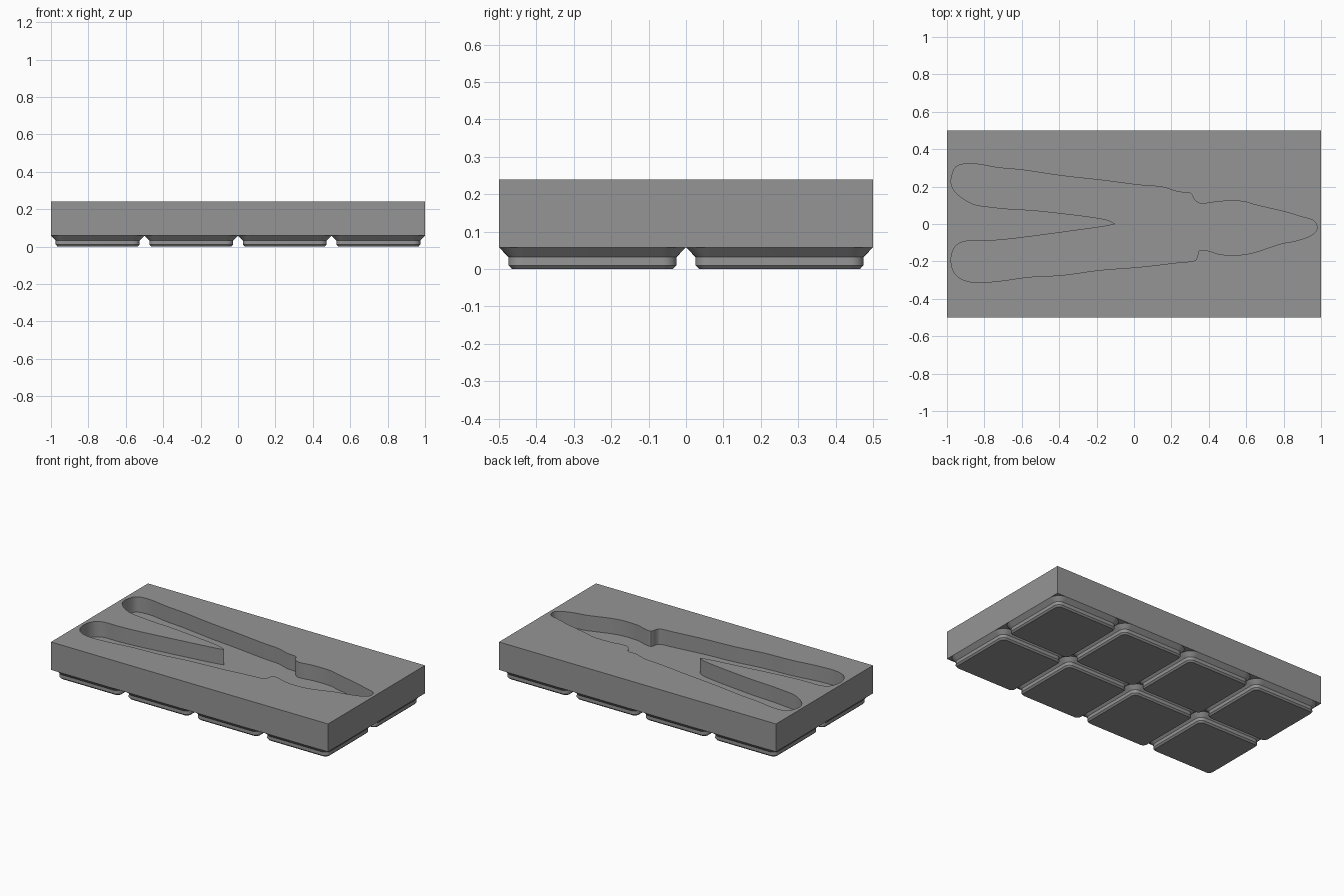
import bpy, bmesh, math
from mathutils import Vector

if "Cube" in bpy.data.objects:
    bpy.data.objects.remove(bpy.data.objects["Cube"])

BASE_TOP, TOP, FLOOR = 0.058, 0.24, 0.14
CELL = 0.5

grey = bpy.data.materials.new("grey plastic")
grey.diffuse_color = (0.3, 0.3, 0.3, 1)
grey.use_nodes = True
grey.node_tree.nodes["Principled BSDF"].inputs["Base Color"].default_value = grey.diffuse_color


def make_object(name, bm):
    bmesh.ops.recalc_face_normals(bm, faces=bm.faces)
    mesh = bpy.data.meshes.new(name)
    bm.to_mesh(mesh)
    bm.free()
    mesh.materials.append(grey)
    obj = bpy.data.objects.new(name, mesh)
    bpy.context.collection.objects.link(obj)
    return obj


def shade(obj, angle):
    bpy.ops.object.select_all(action='DESELECT')
    obj.select_set(True)
    bpy.context.view_layer.objects.active = obj
    bpy.ops.object.shade_smooth_by_angle(angle=math.radians(angle))


def loft(bm, rings):
    """Skin a stack of closed rings and cap both ends."""
    loops = [[bm.verts.new(p) for p in ring] for ring in rings]
    n = len(loops[0])
    for a, b in zip(loops, loops[1:]):
        for i in range(n):
            j = (i + 1) % n
            bm.faces.new((a[i], a[j], b[j], b[i]))
    bm.faces.new(loops[0][::-1])
    bm.faces.new(loops[-1])


def rounded_square(cx, cy, half, radius, z, steps=8):
    ring = []
    for q in range(4):
        mid = math.radians(45 + 90 * q)
        ox = math.copysign(half - radius, math.cos(mid))
        oy = math.copysign(half - radius, math.sin(mid))
        for s in range(steps + 1):
            a = math.radians(90 * q + 90 * s / steps)
            ring.append((cx + ox + radius * math.cos(a),
                         cy + oy + radius * math.sin(a), z))
    return ring


def smooth_path(points, steps=4):
    """Catmull-Rom through a closed outline, sharp at the first point."""
    pts = [Vector(p) for p in points] + [Vector(points[0])]
    path = []
    for i in range(len(pts) - 1):
        p1, p2 = pts[i], pts[i + 1]
        p0, p3 = pts[max(i - 1, 0)], pts[min(i + 2, len(pts) - 1)]
        for s in range(steps):
            t = s / steps
            path.append(0.5 * (2 * p1 + (p2 - p0) * t
                               + (2 * p0 - 5 * p1 + 4 * p2 - p3) * t * t
                               + (3 * p1 - p0 - 3 * p2 + p3) * t ** 3))
    return path


# Stepped grid feet: (height, inset, corner radius)
profile = [(0, 0.035, 0.027), (0.01, 0.0255, 0.036),
           (0.032, 0.0255, 0.040), (BASE_TOP, 0, 0.07)]
for ix in range(4):
    for iy in range(2):
        cx, cy = (ix - 1.5) * CELL, (iy - 0.5) * CELL
        bm = bmesh.new()
        loft(bm, [rounded_square(cx, cy, CELL / 2 - inset, r, z)
                  for z, inset, r in profile])
        shade(make_object(f"grid_foot_{ix + 1}_{iy + 1}", bm), 25)

# Solid tray block
bm = bmesh.new()
loft(bm, [[(-1, -.5, z), (1, -.5, z), (1, .5, z), (-1, .5, z)]
          for z in (BASE_TOP, TOP)])
block = make_object("tray_block", bm)

# Tool-shaped pocket: upper handle, jaws, lower handle
outline = [
    (-.10, 0), (-.18, .03), (-.50, .07), (-.66, .08), (-.80, .095),
    (-.86, .107), (-.92, .14), (-.962, .18), (-.978, .225), (-.967, .28),
    (-.945, .31), (-.90, .321), (-.83, .319), (-.72, .30), (-.59, .288),
    (-.38, .257), (-.18, .235), (.03, .208), (.15, .198), (.235, .172),
    (.30, .166), (.32, .135), (.35, .111), (.40, .112), (.46, .121),
    (.58, .121), (.65, .102), (.81, .064), (.90, .037), (.957, .02),
    (.978, -.012), (.97, -.042), (.93, -.069), (.86, -.091), (.78, -.107),
    (.65, -.15), (.57, -.165), (.50, -.166), (.45, -.16), (.40, -.144),
    (.35, -.14), (.337, -.18), (.315, -.198), (.22, -.208), (.03, -.23),
    (-.18, -.246), (-.38, -.273), (-.56, -.283), (-.72, -.305), (-.85, -.312),
    (-.93, -.29), (-.968, -.245), (-.978, -.19), (-.967, -.14), (-.94, -.107),
    (-.89, -.091), (-.80, -.091), (-.66, -.08), (-.45, -.053), (-.18, -.016)]
path = smooth_path(outline)
bm = bmesh.new()
loft(bm, [[(p.x, p.y, z) for p in path] for z in (FLOOR, TOP + 0.1)])
cutter = make_object("pocket_cutter", bm)
cutter.hide_render = True
cutter.hide_set(True)

cut = block.modifiers.new("pocket", 'BOOLEAN')
cut.operation = 'DIFFERENCE'
cut.solver = 'EXACT'
cut.object = cutter
bpy.context.view_layer.objects.active = block
bpy.ops.object.modifier_apply(modifier=cut.name)
bpy.data.objects.remove(cutter)
shade(block, 35)
